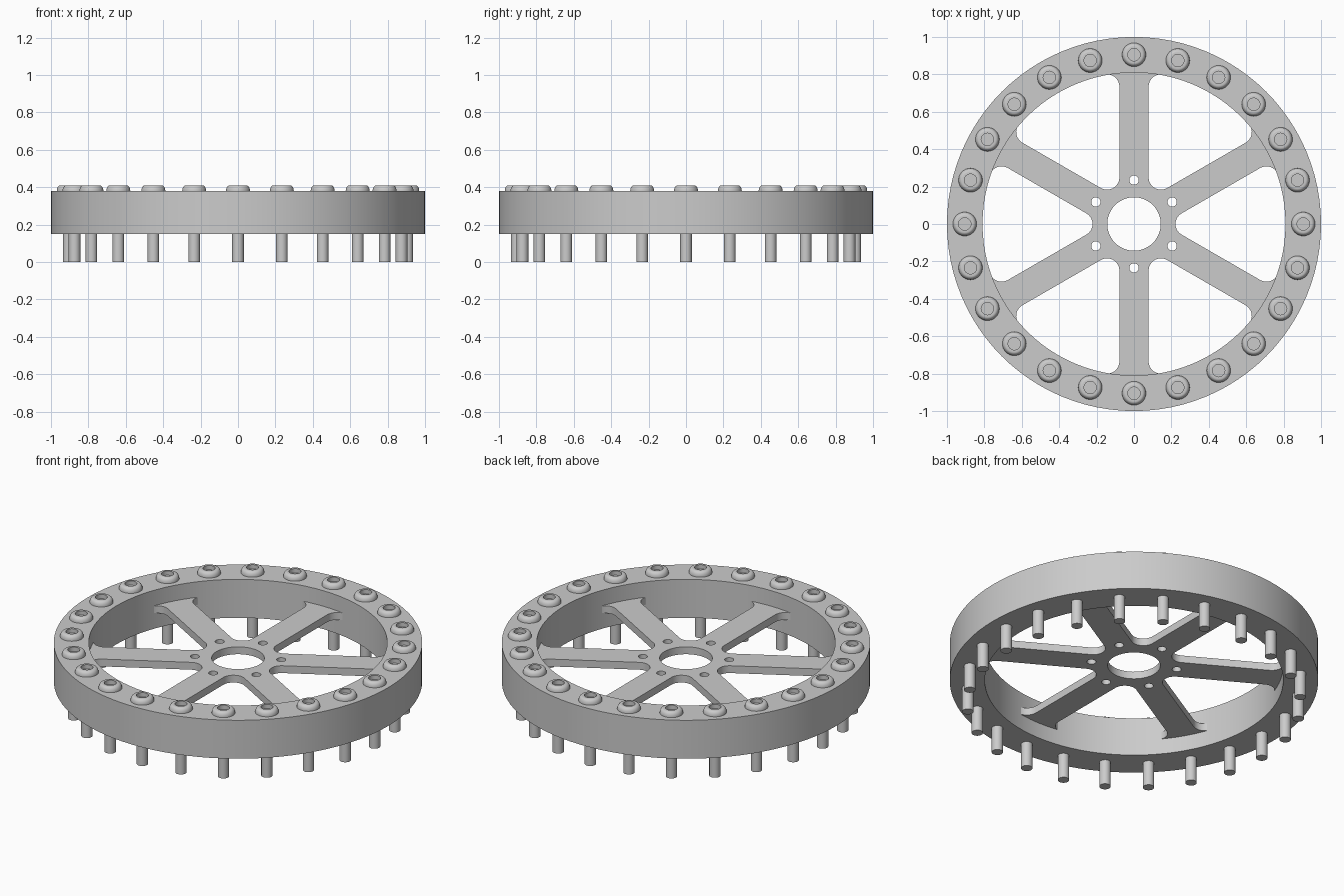
import bpy, bmesh
from math import sin, cos, tau, pi, radians, asin
from mathutils import Matrix, Vector

cube = bpy.data.objects.get("Cube")
if cube:
    bpy.data.objects.remove(cube, do_unlink=True)

RIM_IN, RIM_OUT, RIM_LOW, RIM_TOP = 0.81, 1.0, 0.15, 0.38
SPOKE_HALF, FILLET = 0.078, 0.066
BOLTS, BOLT_CIRCLE = 24, 0.905

metal = bpy.data.materials.new("grey metal")
metal.use_nodes = True
GREY = (0.6, 0.6, 0.6, 1)
metal.diffuse_color = GREY
metal.node_tree.nodes["Principled BSDF"].inputs["Base Color"].default_value = GREY


def add_object(name, mesh):
    obj = bpy.data.objects.new(name, mesh)
    bpy.context.collection.objects.link(obj)
    return obj


def smooth(obj):
    bpy.ops.object.select_all(action='DESELECT')
    obj.select_set(True)
    bpy.context.view_layer.objects.active = obj
    bpy.ops.object.shade_smooth_by_angle(angle=radians(35))


def lathe(name, profile, steps, closed):
    """Spin an (r, z) profile round the z axis."""
    bm = bmesh.new()
    verts = [bm.verts.new((r, 0, z)) for r, z in profile]
    pairs = list(zip(verts, verts[1:]))
    if closed:
        pairs.append((verts[-1], verts[0]))
    edges = [bm.edges.new(p) for p in pairs]
    bmesh.ops.spin(bm, geom=verts + edges, cent=(0, 0, 0), axis=(0, 0, 1),
                   angle=tau, steps=steps, use_merge=True)
    bmesh.ops.remove_doubles(bm, verts=bm.verts, dist=0.0001)
    bmesh.ops.recalc_face_normals(bm, faces=bm.faces)
    mesh = bpy.data.meshes.new(name)
    bm.to_mesh(mesh)
    bm.free()
    mesh.materials.append(metal)
    obj = add_object(name, mesh)
    smooth(obj)
    return obj


def arc(centre, radius, start, end, steps):
    return [centre + radius * Vector((cos(a), sin(a)))
            for a in (start + (end - start) * i / steps for i in range(steps + 1))]


def circle(centre, radius, steps):
    return arc(centre, radius, 0, tau, steps)[:-1]


def window():
    """Opening between two spokes, centred on +x, with rounded corners."""
    outer = RIM_IN + 0.004
    reach = outer - FILLET
    swing = pi / 6 - asin((SPOKE_HALF + FILLET) / reach)
    corner = reach * Vector((cos(swing), sin(swing)))
    lower = Vector((corner.x, -corner.y))
    hub = Vector((2 * (SPOKE_HALF + FILLET), 0))
    third = tau / 3
    return (arc(hub, FILLET, third, 2 * third, 12)
            + arc(lower, FILLET, -third, -swing, 10)
            + arc(Vector((0, 0)), outer, -swing, swing, 12)[1:-1]
            + arc(corner, FILLET, swing, third, 10))


# Rim
lathe("rim", [(RIM_IN, RIM_LOW), (RIM_OUT, RIM_LOW),
              (RIM_OUT, RIM_TOP), (RIM_IN, RIM_TOP)], 96, True)

# Spoked plate with windows, hub bore and six small holes
origin = Vector((0, 0))
outlines = [circle(origin, RIM_IN + 0.03, 96), circle(origin, 0.143, 48)]
for i in range(6):
    turn = Matrix.Rotation(i * tau / 6, 2)
    outlines.append([turn @ p for p in window()])
    spoke_angle = pi / 6 + i * tau / 6
    outlines.append(circle(0.235 * Vector((cos(spoke_angle), sin(spoke_angle))), 0.025, 20))

curve = bpy.data.curves.new("plate_outline", 'CURVE')
curve.dimensions = '2D'
curve.fill_mode = 'BOTH'
curve.extrude = 0.022
for points in outlines:
    spline = curve.splines.new('POLY')
    spline.points.add(len(points) - 1)
    for target, p in zip(spline.points, points):
        target.co = (p.x, p.y, 0, 1)
    spline.use_cyclic_u = True
helper = add_object("plate_outline", curve)
bpy.context.view_layer.update()
graph = bpy.context.evaluated_depsgraph_get()
plate_mesh = bpy.data.meshes.new_from_object(helper.evaluated_get(graph))
bpy.data.objects.remove(helper, do_unlink=True)
bm = bmesh.new()
bm.from_mesh(plate_mesh)
bmesh.ops.remove_doubles(bm, verts=bm.verts, dist=0.0001)
bmesh.ops.recalc_face_normals(bm, faces=bm.faces)
bm.to_mesh(plate_mesh)
bm.free()
plate_mesh.materials.clear()
plate_mesh.materials.append(metal)
plate = add_object("spoked_plate", plate_mesh)
plate.location.z = (RIM_LOW + RIM_TOP) / 2
smooth(plate)

# Bolts: straight shank, domed head with a round socket
shank, head, socket, top = 0.031, 0.064, 0.033, 0.41
dome = [(0.044 + 0.02 * cos(a), RIM_TOP + (top - RIM_TOP) * sin(a))
        for a in (i * pi / 12 for i in range(7))]
bolt_profile = ([(0, 0), (shank, 0), (shank, RIM_TOP - 0.005), (head, RIM_TOP - 0.005)]
                + dome + [(socket, top), (socket, top - 0.025), (0, top - 0.025)])
bolt = lathe("bolt_1", bolt_profile, 32, False)
for i in range(BOLTS):
    obj = bolt if i == 0 else add_object(f"bolt_{i + 1}", bolt.data)
    a = i * tau / BOLTS
    obj.location = (BOLT_CIRCLE * cos(a), BOLT_CIRCLE * sin(a), 0)
